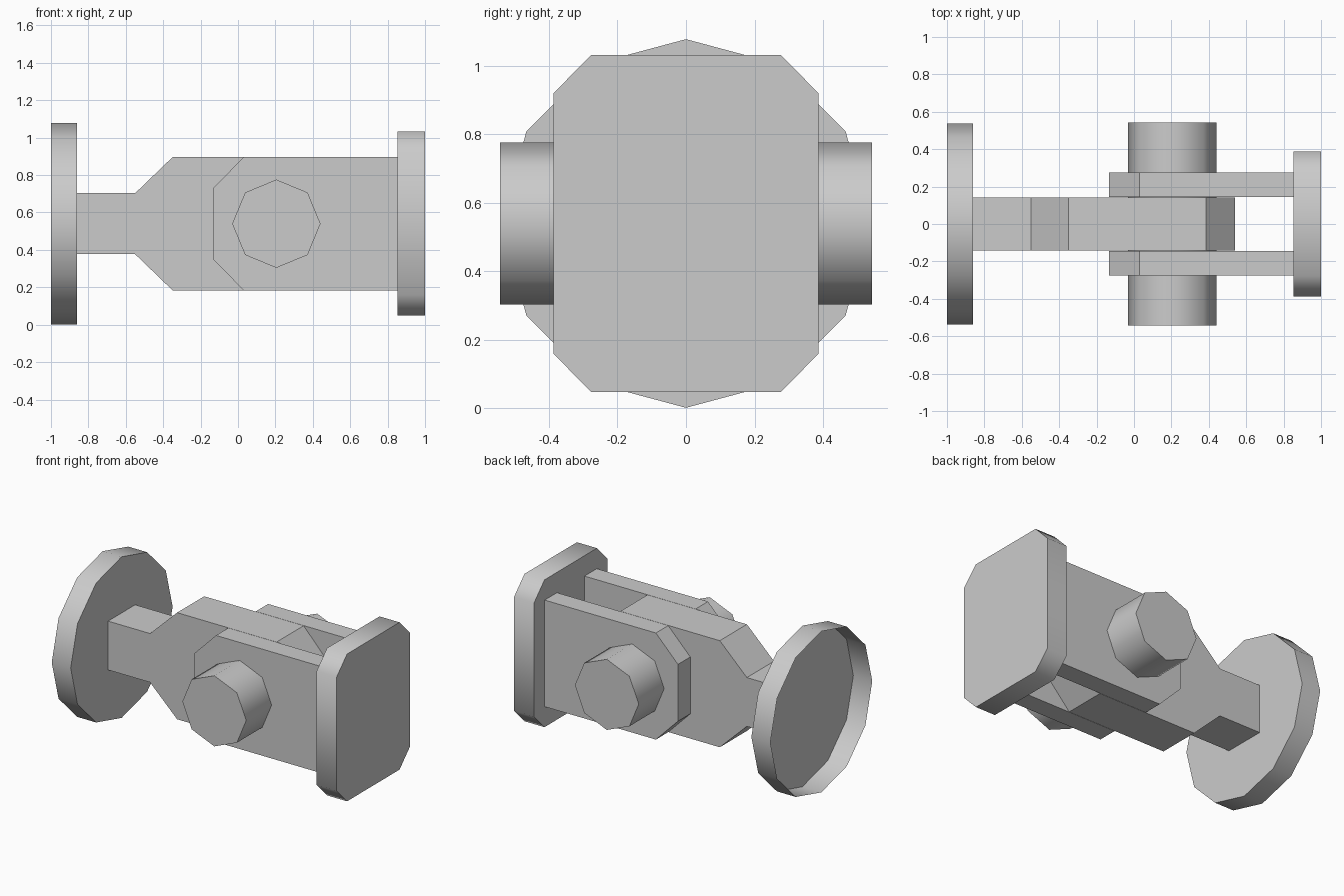
import bpy, bmesh, math

if "Cube" in bpy.data.objects:
    bpy.data.objects.remove(bpy.data.objects["Cube"])

CZ = 0.54  # shared axis height


def prism(name, profile, axis, start, end, smooth=False, cap_start=True):
    """Extrude a 2D profile: axis 'X' reads (y, z), axis 'Y' reads (x, z)."""
    bm = bmesh.new()

    def place(p, d):
        return (d, p[0], p[1]) if axis == 'X' else (p[0], d, p[1])

    a = [bm.verts.new(place(p, start)) for p in profile]
    b = [bm.verts.new(place(p, end)) for p in profile]
    n = len(profile)
    for i in range(n):
        j = (i + 1) % n
        bm.faces.new((a[i], a[j], b[j], b[i]))
    bm.faces.new(b)
    if cap_start:
        bm.faces.new(a[::-1])
    bmesh.ops.recalc_face_normals(bm, faces=bm.faces)
    mesh = bpy.data.meshes.new(name)
    bm.to_mesh(mesh)
    bm.free()
    obj = bpy.data.objects.new(name, mesh)
    bpy.context.collection.objects.link(obj)
    if smooth:
        bpy.ops.object.select_all(action='DESELECT')
        obj.select_set(True)
        bpy.context.view_layer.objects.active = obj
        bpy.ops.object.shade_smooth_by_angle(angle=math.radians(50))
    return obj


def ring(cx, cz, r, sides):
    return [(cx + r * math.cos(2 * math.pi * i / sides),
             cz + r * math.sin(2 * math.pi * i / sides)) for i in range(sides)]


def mirror_z(upper):
    """Close a profile by mirroring its upper half about the axis height."""
    return upper + [(u, 2 * CZ - v) for u, v in reversed(upper)]


# Round end flange, open on its outer side
prism("round_flange", ring(0, CZ, 0.538, 12), 'X', -1.0, -0.86,
      smooth=True, cap_start=False)

# Central tongue: narrow neck flaring into a chamfered block
tongue = mirror_z([(-0.86, 0.703), (-0.55, 0.703), (-0.35, 0.896),
                   (0.385, 0.896), (0.54, 0.73)])
prism("tongue", tongue, 'Y', -0.143, 0.143)

# Pair of fork arms on both sides of the tongue
arm = mirror_z([(-0.133, 0.73), (0.03, 0.896), (0.852, 0.896)])
for side, label in ((-1, "front"), (1, "back")):
    prism(f"fork_arm_{label}", arm, 'Y', side * 0.145, side * 0.275)

# Octagonal hinge pin
prism("hinge_pin", ring(0.205, CZ, 0.236, 8), 'Y', -0.543, 0.543, smooth=True)

# Chamfered end plate
plate = mirror_z([(-0.387, 0.92), (-0.277, 1.032), (0.277, 1.032), (0.387, 0.92)])
prism("end_plate", plate, 'X', 0.852, 1.0, smooth=True)
